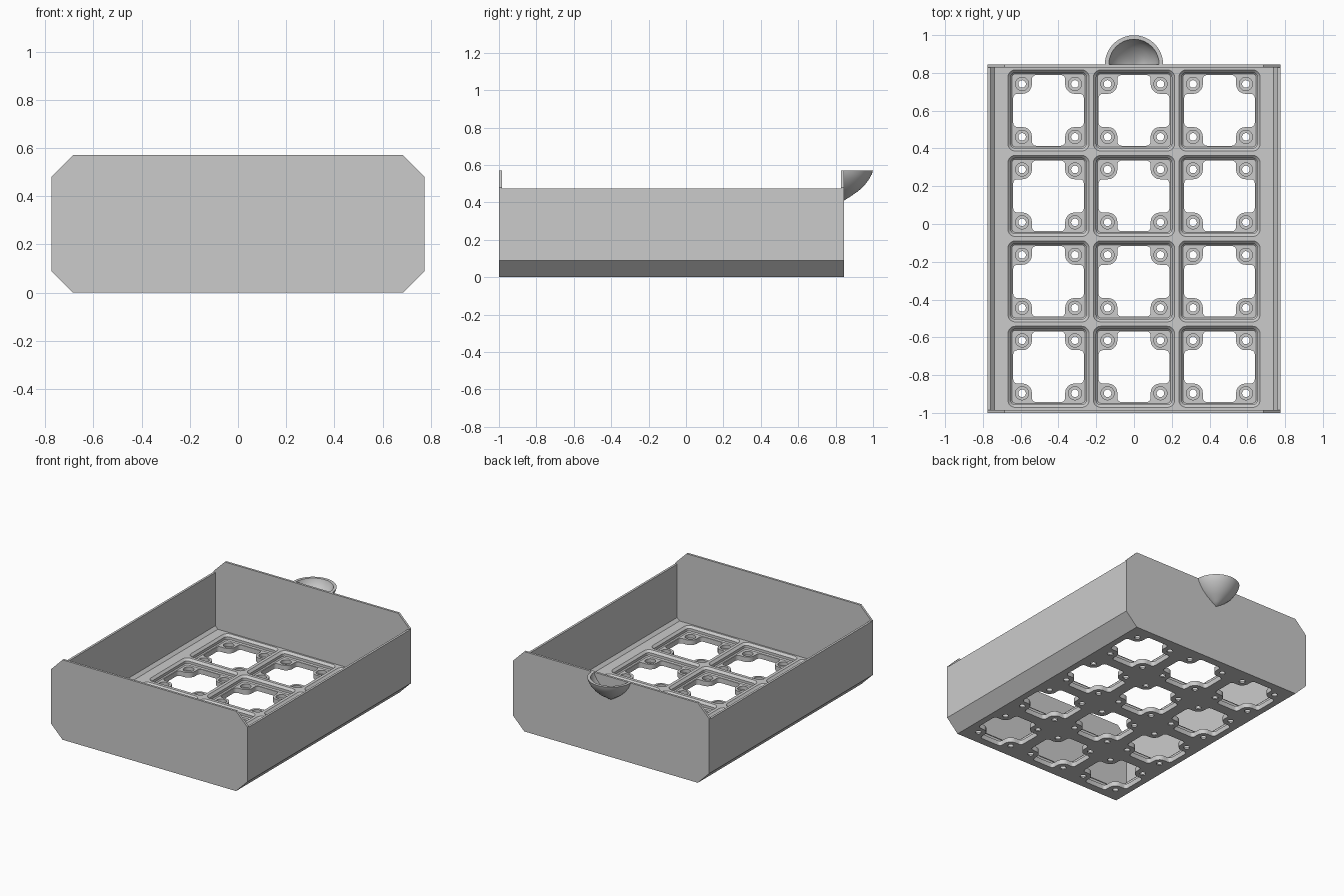
import bpy, bmesh, math
from mathutils import Vector

cube = bpy.data.objects.get("Cube")
if cube:
    bpy.data.objects.remove(cube, do_unlink=True)

grey = bpy.data.materials.new("plain grey")
grey.use_nodes = True
COLOUR = (0.6, 0.6, 0.6, 1)
grey.diffuse_color = COLOUR
grey.node_tree.nodes["Principled BSDF"].inputs["Base Color"].default_value = COLOUR

HALF_W, FLOOR_Z, SIDE_Z, TOP_Z = 0.775, 0.075, 0.475, 0.57
FRONT, BACK, WALL, CHAMFER = -1.0, 0.845, 0.016, 0.09
PITCH, MID_Y = 0.4525, (FRONT + BACK) / 2


def make(name, bm):
    bmesh.ops.recalc_face_normals(bm, faces=bm.faces)
    mesh = bpy.data.meshes.new(name)
    bm.to_mesh(mesh)
    bm.free()
    mesh.materials.append(grey)
    obj = bpy.data.objects.new(name, mesh)
    bpy.context.collection.objects.link(obj)
    return obj


def loft(bm, rings):
    """Skin a stack of matching outlines and cap both ends."""
    rows = [[bm.verts.new(p) for p in ring] for ring in rings]
    n = len(rows[0])
    for a, b in zip(rows, rows[1:]):
        for i in range(n):
            j = (i + 1) % n
            bm.faces.new((a[i], a[j], b[j], b[i]))
    bm.faces.new(rows[0])
    bm.faces.new(rows[-1])


def extrude_y(name, outline, y0, y1):
    bm = bmesh.new()
    loft(bm, [[(x, y, z) for x, z in outline] for y in (y0, y1)])
    return make(name, bm)


def rounded(corners, steps=5):
    """Round right-angled corners given as (x, y, radius)."""
    out = []
    for i, (x, y, r) in enumerate(corners):
        p = Vector((x, y))
        d1 = (Vector(corners[i - 1][:2]) - p).normalized()
        d2 = (Vector(corners[(i + 1) % len(corners)][:2]) - p).normalized()
        centre = p + r * (d1 + d2)
        for k in range(steps + 1):
            t = math.pi / 2 * k / steps
            out.append(centre - r * (d2 * math.cos(t) + d1 * math.sin(t)))
    return out


def four_way(points):
    """Repeat points of one quadrant around the four quarter turns."""
    out = []
    for _ in range(4):
        out += points
        points = [(-y, x, r) for x, y, r in points]
    return out


def circle(r, n=24):
    return [(r * math.cos(math.tau * i / n), r * math.sin(math.tau * i / n)) for i in range(n)]


def at(outline, centre, z):
    return [(p[0] + centre[0], p[1] + centre[1], z) for p in outline]


cells = [(PITCH * i, MID_Y + PITCH * (j - 1.5)) for i in (-1, 0, 1) for j in range(4)]
bosses = [(cx + sx * 0.14, cy + sy * 0.14) for cx, cy in cells for sx in (-1, 1) for sy in (-1, 1)]


def cutter(name, centres, layers):
    bm = bmesh.new()
    for c in centres:
        loft(bm, [at(outline, c, z) for outline, z in layers])
    obj = make(name, bm)
    obj.hide_render = True
    return obj


# Tray: chamfered floor and both side walls in one section
right = [(HALF_W - CHAMFER, 0), (HALF_W, CHAMFER), (HALF_W, SIDE_Z), (HALF_W - WALL, SIDE_Z),
         (HALF_W - WALL, FLOOR_Z + 0.02), (HALF_W - WALL - 0.02, FLOOR_Z)]
tray = extrude_y("tray", right + [(-x, z) for x, z in reversed(right)], FRONT + WALL, BACK - WALL)


# Stepped square pockets, cross-shaped openings, magnet seats and screw holes
def square(h):
    return rounded(four_way([(h, h, h - 0.176)]))


cross = rounded(four_way([(0.187, 0.088, 0.022), (0.088, 0.088, 0.05), (0.088, 0.187, 0.022)]))
cutters = [
    cutter("pocket_cutter", cells, [(square(0.193), 0.035), (square(0.2), 0.042), (square(0.2), 0.06),
                                    (square(0.216), 0.076), (square(0.216), 0.1)]),
    cutter("opening_cutter", cells, [(cross, -0.02), (cross, 0.05)]),
    cutter("magnet_cutter", bosses, [(circle(0.035), 0.01), (circle(0.035), 0.05)]),
    cutter("screw_cutter", bosses, [(circle(0.02), -0.02), (circle(0.02), 0.05)]),
]
for c in cutters:
    mod = tray.modifiers.new(c.name, "BOOLEAN")
    mod.operation, mod.solver, mod.object = "DIFFERENCE", "EXACT", c
bpy.context.view_layer.update()
cut_mesh = bpy.data.meshes.new_from_object(tray.evaluated_get(bpy.context.evaluated_depsgraph_get()))
tray.modifiers.clear()
tray.data = cut_mesh
for c in cutters:
    bpy.data.objects.remove(c, do_unlink=True)

# End panels with clipped corners
half = [(HALF_W - CHAMFER, 0), (HALF_W, CHAMFER), (HALF_W, TOP_Z - CHAMFER), (HALF_W - CHAMFER, TOP_Z)]
octagon = half + [(-x, z) for x, z in reversed(half)]
extrude_y("front_panel", octagon, FRONT, FRONT + WALL)
extrude_y("back_panel", octagon, BACK - WALL, BACK)

# Handle: hollow half bowl on the back panel
outer = [(0, 0.41), (0.035, 0.432), (0.078, 0.462), (0.11, 0.492), (0.135, 0.525), (0.149, 0.552), (0.154, TOP_Z)]
inner = [(0.133, TOP_Z), (0.128, 0.552), (0.113, 0.525), (0.088, 0.495), (0.055, 0.468), (0, 0.435)]
bm = bmesh.new()
verts = [bm.verts.new((r, BACK, z)) for r, z in outer + inner]
edges = [bm.edges.new(pair) for pair in zip(verts, verts[1:])]
bmesh.ops.spin(bm, geom=verts + edges, cent=(0, BACK, 0), axis=(0, 0, 1), angle=math.pi, steps=32)
bmesh.ops.remove_doubles(bm, verts=bm.verts, dist=0.0005)
handle = make("handle", bm)

for obj in (tray, handle):
    bpy.ops.object.select_all(action="DESELECT")
    obj.select_set(True)
    bpy.context.view_layer.objects.active = obj
    bpy.ops.object.shade_smooth_by_angle(angle=math.radians(30))
